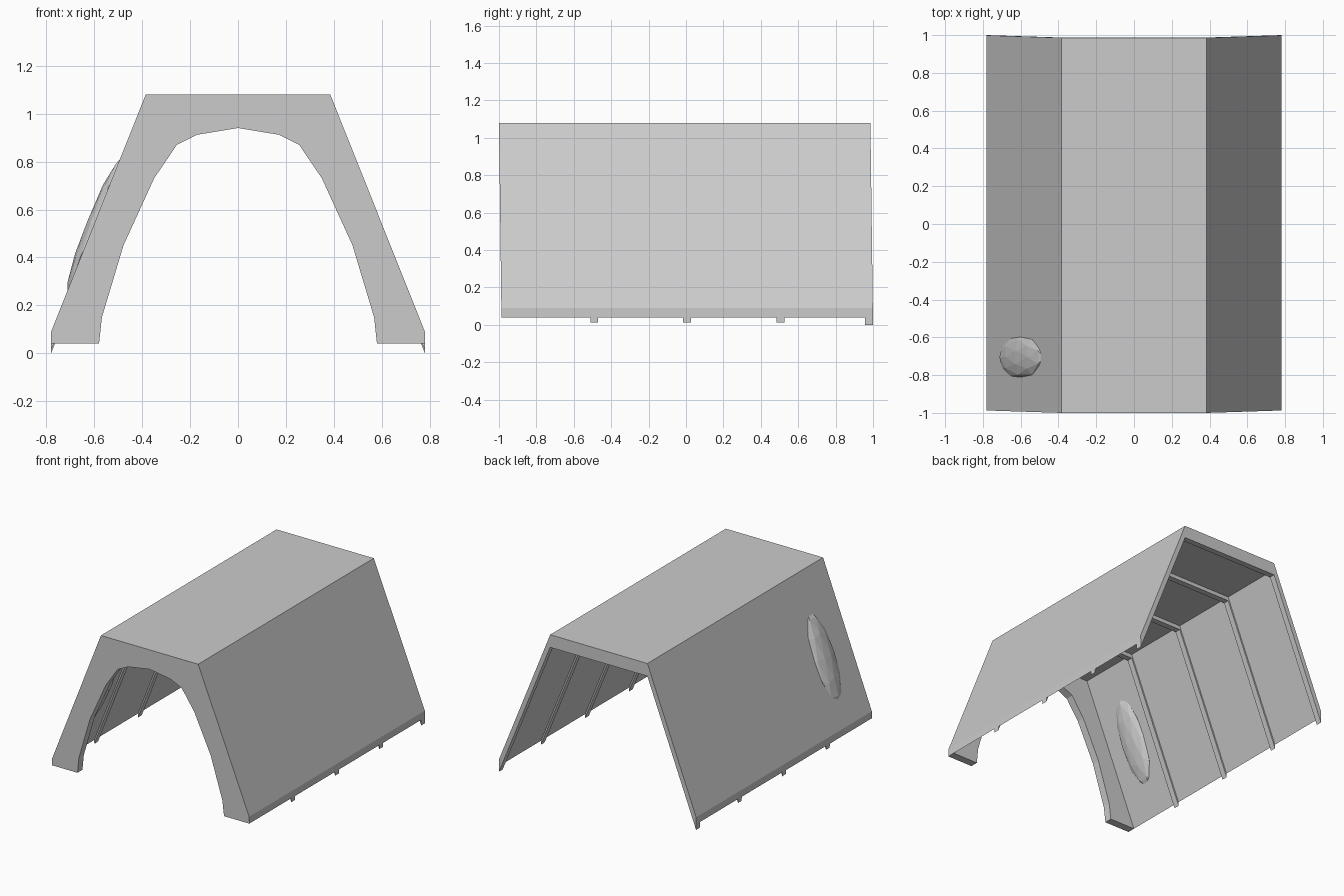
import bpy, bmesh, math
from mathutils import Matrix, Vector

if "Cube" in bpy.data.objects:
    bpy.data.objects.remove(bpy.data.objects["Cube"])

SHEAR = 0.013  # ends lean slightly towards the front with height

grey = bpy.data.materials.new("light_grey")
grey.diffuse_color = (0.6, 0.6, 0.6, 1)
grey.use_nodes = True
grey.node_tree.nodes["Principled BSDF"].inputs["Base Color"].default_value = grey.diffuse_color


def extrude_profile(name, pts, y0, y1):
    """Closed x,z outline extruded along y, with the lean applied."""
    bm = bmesh.new()
    ring = [bm.verts.new((x, y0 - SHEAR * z, z)) for x, z in pts]
    face = bm.faces.new(ring)
    geo = bmesh.ops.extrude_face_region(bm, geom=[face])["geom"]
    moved = [v for v in geo if isinstance(v, bmesh.types.BMVert)]
    bmesh.ops.translate(bm, verts=moved, vec=(0, y1 - y0, 0))
    bmesh.ops.recalc_face_normals(bm, faces=bm.faces[:])
    return make_object(name, bm)


def make_object(name, bm):
    mesh = bpy.data.meshes.new(name)
    bm.to_mesh(mesh)
    bm.free()
    mesh.materials.append(grey)
    ob = bpy.data.objects.new(name, mesh)
    bpy.context.collection.objects.link(ob)
    return ob


def band(z_top, z_low):
    """Trapezoid strip between two vertical offsets of the roof line."""
    line = [(-0.78, 0.0), (-0.385, 0.99), (0.385, 0.99), (0.78, 0.0)]
    return ([(x, z + z_top) for x, z in line]
            + [(x, z + z_low) for x, z in reversed(line)])


# Roof shell
extrude_profile("roof_shell", band(0.09, 0.04), -0.986, 1.0)

# Ribs under the shell
for i, y in enumerate((-0.49, 0.005, 0.505)):
    extrude_profile(f"rib_{i + 1}", band(0.04, 0.012), y - 0.021, y + 0.021)
extrude_profile("end_rib", band(0.04, 0.0), 0.958, 1.0)

# Front wall with arched opening
half = [(0.58, 0.04), (0.568, 0.15), (0.478, 0.45), (0.35, 0.73),
        (0.255, 0.87), (0.17, 0.912)]
arch = half + [(0, 0.94)] + [(-x, z) for x, z in reversed(half)]
outer = [(-0.78, 0.04), (-0.385, 1.03), (0.385, 1.03), (0.78, 0.04)]
extrude_profile("front_arch_wall", outer + arch, -0.986, -0.93)

# Faceted lump set into the left slope
bm = bmesh.new()
bmesh.ops.create_icosphere(bm, subdivisions=2, radius=1)
tilt = math.atan2(0.395, 0.99)
bm.transform(Matrix.Translation(Vector((-0.592, -0.705, 0.535)))
             @ Matrix.Rotation(tilt, 4, 'Y')
             @ Matrix.Diagonal((0.042, 0.115, 0.317, 1)))
make_object("slope_lump", bm)
